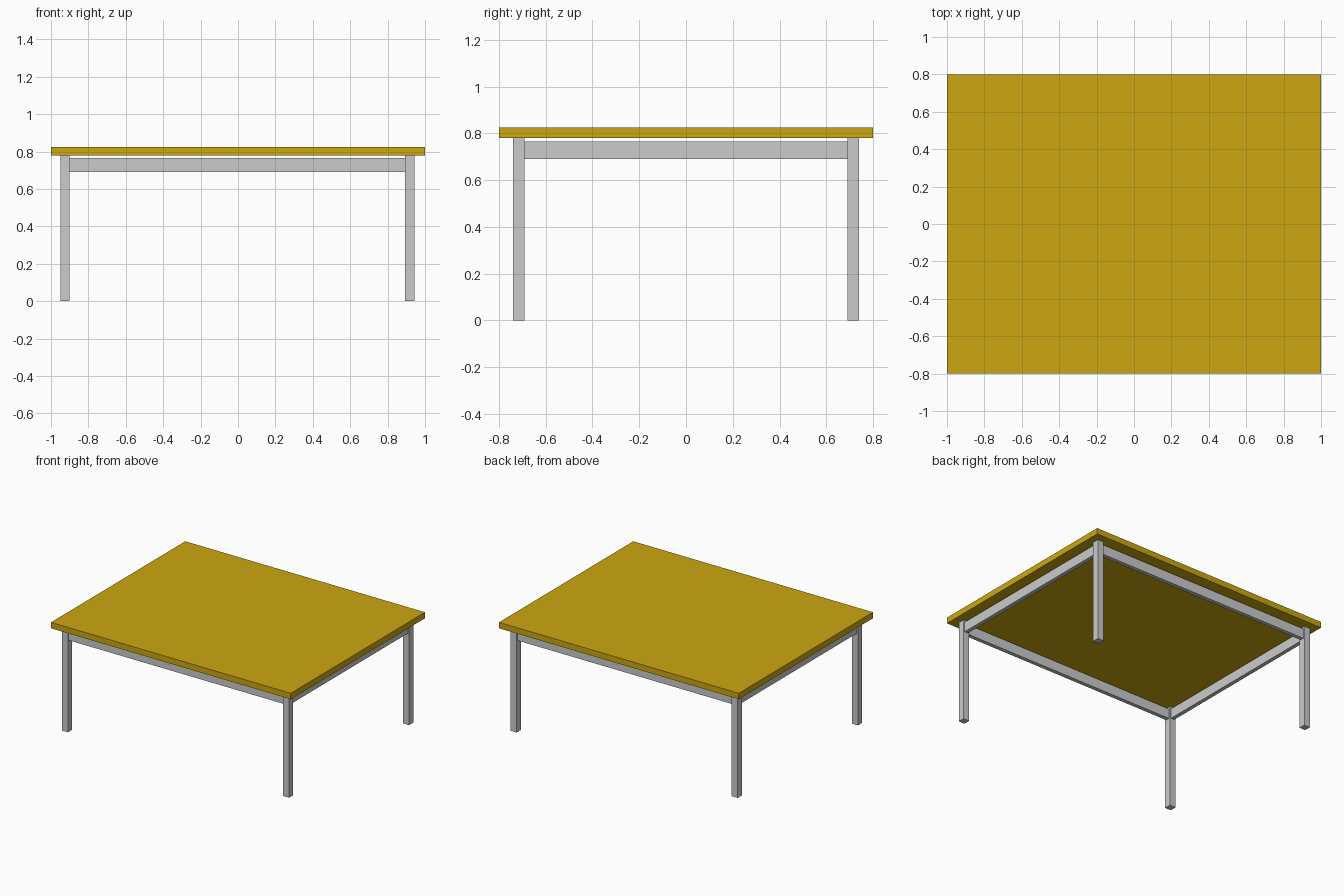
import bpy

cube = bpy.data.objects.get("Cube")
if cube:
    bpy.data.objects.remove(cube, do_unlink=True)


def make_material(name, rgb):
    mat = bpy.data.materials.new(name)
    mat.use_nodes = True
    color = (*rgb, 1.0)
    mat.diffuse_color = color
    mat.node_tree.nodes["Principled BSDF"].inputs["Base Color"].default_value = color
    return mat


def box(name, center, size, mat):
    bpy.ops.mesh.primitive_cube_add(size=1, location=center)
    obj = bpy.context.object
    obj.name = name
    obj.scale = size
    bpy.ops.object.transform_apply(location=False, rotation=False, scale=True)
    obj.data.materials.append(mat)
    return obj


yellow = make_material("mustard yellow", (0.6, 0.39, 0.005))
grey = make_material("light grey", (0.6, 0.6, 0.6))

TOP_BOTTOM, TOP_HEIGHT = 0.78, 0.825
LEG = 0.05
LEG_X, LEG_Y = 0.922, 0.716
SHIFT_X = -0.003          # the frame sits slightly off centre
RAIL_LOW, RAIL_HIGH = 0.69, 0.765
RAIL = 0.03

# Table top
box("table_top", (0, 0, (TOP_BOTTOM + TOP_HEIGHT) / 2),
    (2, 1.6, TOP_HEIGHT - TOP_BOTTOM), yellow)

# Square legs
for y_name, sy in (("front", -1), ("back", 1)):
    for x_name, sx in (("right", -1), ("left", 1)):
        box(f"{y_name}_{x_name}_leg",
            (sx * LEG_X + SHIFT_X, sy * LEG_Y, TOP_BOTTOM / 2),
            (LEG, LEG, TOP_BOTTOM), grey)

# Rails between the legs, just clear of the table top
rail_z = (RAIL_LOW + RAIL_HIGH) / 2
rail_h = RAIL_HIGH - RAIL_LOW
for name, s in (("front", -1), ("back", 1)):
    box(f"{name}_rail", (SHIFT_X, s * LEG_Y, rail_z),
        (2 * LEG_X - LEG, RAIL, rail_h), grey)
for name, s in (("right", -1), ("left", 1)):
    box(f"{name}_rail", (s * LEG_X + SHIFT_X, 0, rail_z),
        (RAIL, 2 * LEG_Y - LEG, rail_h), grey)
